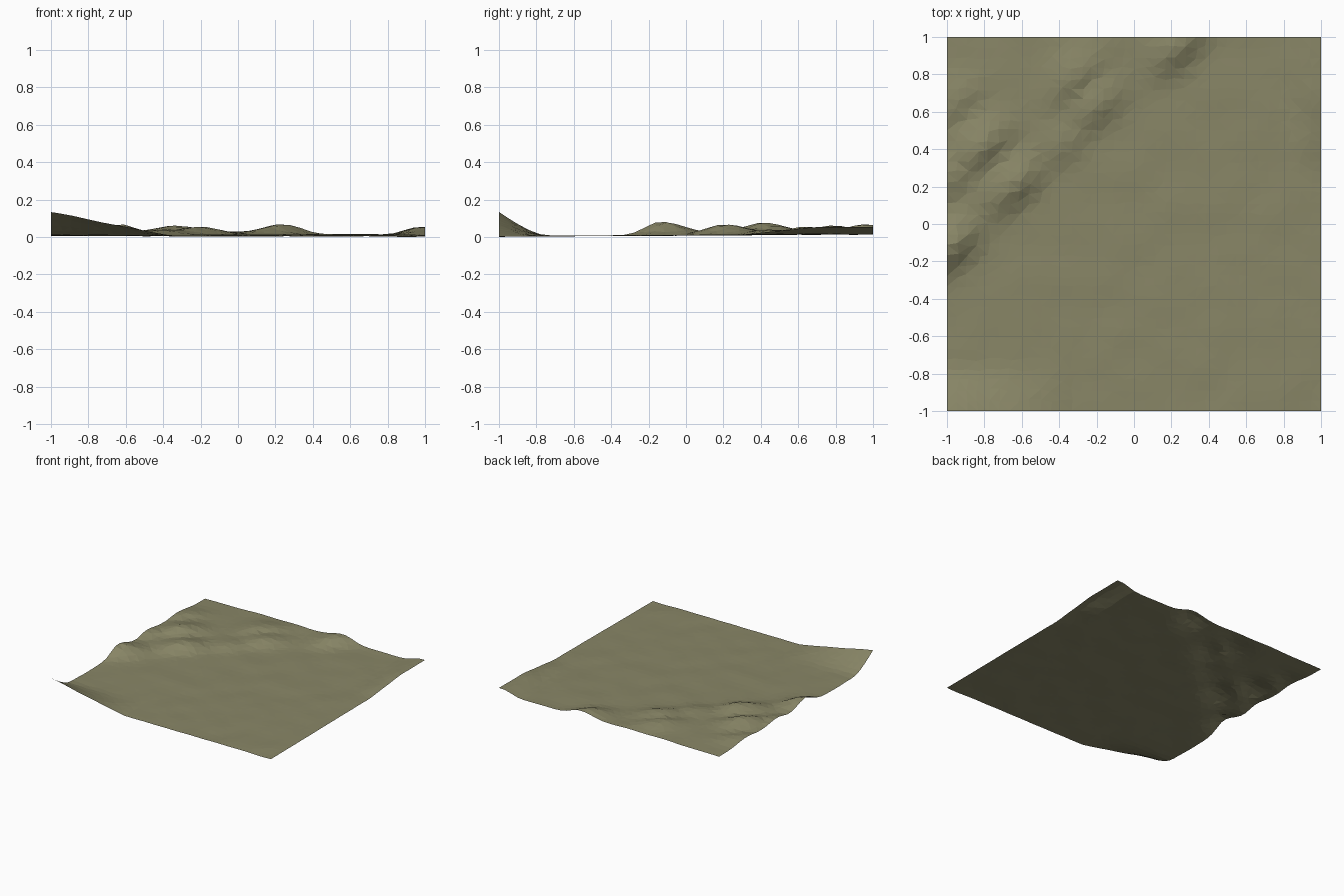
import bpy, bmesh, random
from math import exp
from mathutils import noise, Vector

if "Cube" in bpy.data.objects:
    bpy.data.objects.remove(bpy.data.objects["Cube"])

random.seed(4)
N = 36  # grid cells per side

# dune crests: x, y, height above the plain
CRESTS = [
    (-0.98, -0.13, 0.068), (-0.64, 0.20, 0.053), (-0.20, 0.62, 0.036), (0.24, 0.95, 0.052),
    (-0.80, 0.42, 0.052), (-0.32, 0.78, 0.036), (-1.0, 0.24, 0.03), (-0.95, 0.66, 0.025),
    (-0.38, 0.42, 0.022),
]


def ramp(a, b, v):
    t = max(0.0, min(1.0, (v - a) / (b - a)))
    return t * t * (3 - 2 * t)


def height(x, y):
    # gently rising plain, with a higher shelf behind the dune line
    z = 0.006 + 0.006 * (y + 1)
    z += 0.014 * ramp(-0.1, 0.3, (y - x - 0.75) * 0.7) * (1 - 0.5 * ramp(1.5, 2.0, y - x))
    # dunes: steep on the front-right side, gentle behind
    bump = 0.0
    for cx, cy, h in CRESTS:
        along = ((x - cx) + (y - cy)) * 0.707
        across = ((x - cx) - (y - cy)) * 0.707
        s = 0.085 if across > 0 else 0.13
        b = h * exp(-(along / 0.17) ** 2 - (across / s) ** 2)
        bump = max(bump, b) + 0.15 * min(bump, b)
    z += bump
    # upturned front-left corner
    u = max(0.0, (-0.34 - x) / 0.66)
    v = max(0.0, (-0.74 - y) / 0.26)
    z += 0.13 * u * v ** 1.4
    # raised back-right edge
    z += 0.038 * ramp(0.8, 0.98, x) * ramp(0.2, 0.75, y)
    # fine ground roughness
    z += 0.005 * noise.noise(Vector((x * 5, y * 5, 2.0)))
    return z


# sheet of ground
bm = bmesh.new()
bmesh.ops.create_grid(bm, x_segments=N, y_segments=N, size=1.0)
for v in bm.verts:
    if abs(v.co.x) < 0.99 and abs(v.co.y) < 0.99:
        v.co.x += random.uniform(-0.01, 0.01)
        v.co.y += random.uniform(-0.01, 0.01)
    v.co.z = height(v.co.x, v.co.y)
low = min(v.co.z for v in bm.verts)
for v in bm.verts:
    v.co.z -= low
bmesh.ops.triangulate(bm, faces=bm.faces[:], quad_method='SHORT_EDGE')
me = bpy.data.meshes.new("terrain")
bm.to_mesh(me)
bm.free()

# dusty olive ground colour
mat = bpy.data.materials.new("olive_ground")
mat.diffuse_color = (0.25, 0.24, 0.135, 1.0)
mat.use_nodes = True
mat.node_tree.nodes["Principled BSDF"].inputs["Base Color"].default_value = mat.diffuse_color
me.materials.append(mat)
ob = bpy.data.objects.new("terrain", me)
bpy.context.collection.objects.link(ob)
